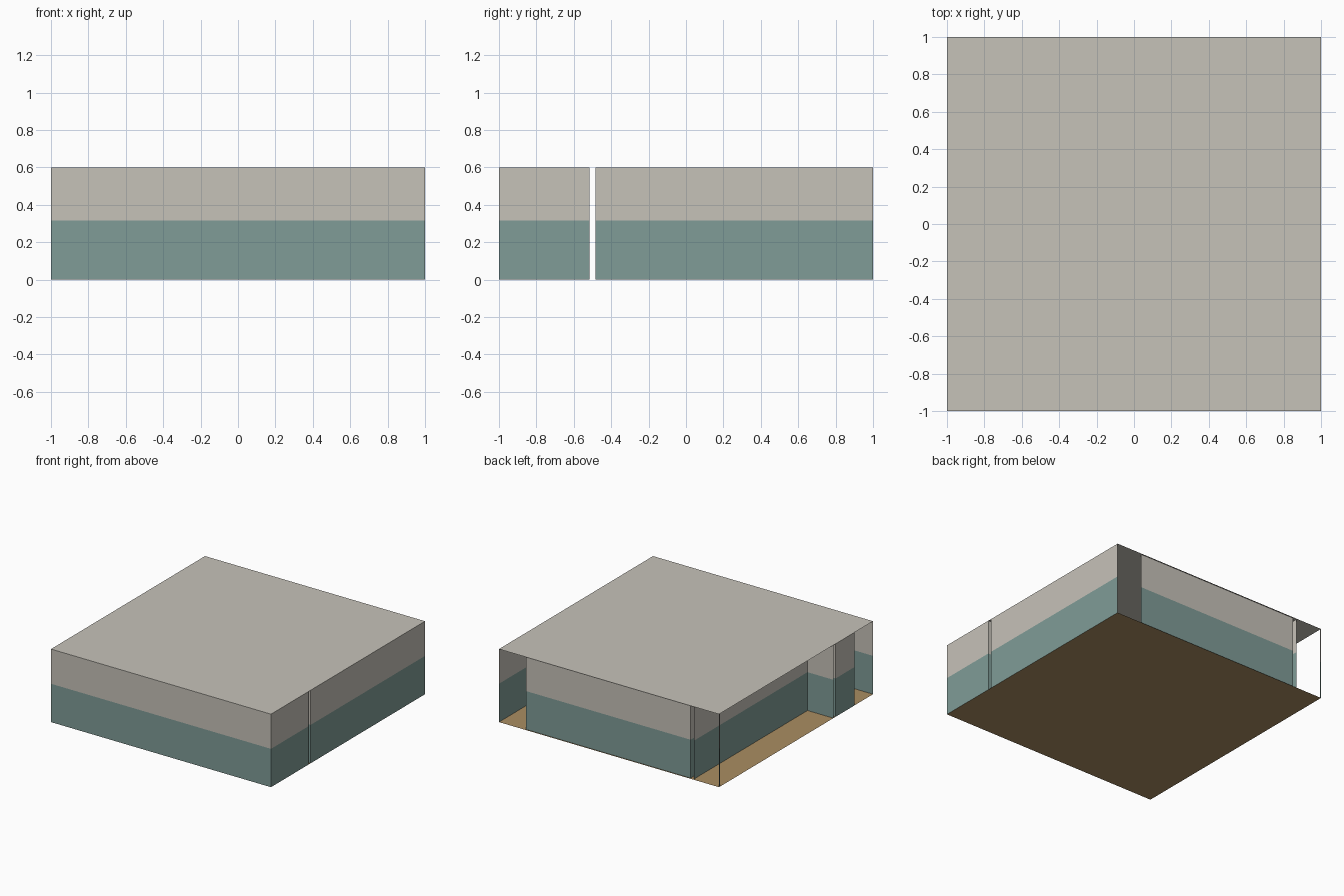
import bpy
import bmesh

cube = bpy.data.objects.get("Cube")
if cube:
    bpy.data.objects.remove(cube, do_unlink=True)

HEIGHT = 0.6
DADO = 0.315          # height where the wall paint changes


def srgb(r, g, b):
    return tuple(((c / 255 + 0.055) / 1.055) ** 2.4 for c in (r, g, b)) + (1.0,)


def material(name, colour):
    mat = bpy.data.materials.new(name)
    mat.use_nodes = True
    mat.diffuse_color = colour
    bsdf = mat.node_tree.nodes["Principled BSDF"]
    bsdf.inputs["Base Color"].default_value = colour
    bsdf.inputs["Roughness"].default_value = 0.9
    return mat


plaster = material("pale_plaster", srgb(198, 194, 185))
teal = material("teal_paint", srgb(128, 156, 151))
wood = material("tan_floor", srgb(170, 141, 98))


def finish(name, bm, mats):
    mesh = bpy.data.meshes.new(name)
    bm.to_mesh(mesh)
    bm.free()
    for mat in mats:
        mesh.materials.append(mat)
    obj = bpy.data.objects.new(name, mesh)
    bpy.context.collection.objects.link(obj)
    return obj


def slab(name, z, mat, flip=False):
    """Thin square sheet covering the whole plan."""
    bm = bmesh.new()
    corners = [(-1, -1), (1, -1), (1, 1), (-1, 1)]
    face = bm.faces.new([bm.verts.new((x, y, z)) for x, y in corners])
    if flip:
        face.normal_flip()
    finish(name, bm, [mat])


def walls(name, path):
    """Thin two-tone wall sheet standing along a plan path."""
    bm = bmesh.new()
    rows = [[bm.verts.new((x, y, z)) for x, y in path] for z in (0, DADO, HEIGHT)]
    for band, (low, high) in enumerate(zip(rows, rows[1:])):
        for i in range(len(path) - 1):
            face = bm.faces.new((low[i], low[i + 1], high[i + 1], high[i]))
            face.material_index = band
    finish(name, bm, [teal, plaster])


# Floor and ceiling
slab("floor", 0, wood)
slab("ceiling", HEIGHT, plaster)

# Front room, with a doorway at the front end of its -x side
walls("front_room_walls",
      [(-1, -1), (1, -1), (1, -0.515), (-1, -0.515), (-1, -0.76)])

# Back room, with a doorway at the +x end of its back side
walls("back_room_walls",
      [(0.76, 0.99), (-0.735, 0.99), (-0.735, -0.485), (1, -0.485), (1, 1)])

# Open side passage and its corner post
walls("passage_walls", [(-0.765, 0.99), (-0.765, -0.485), (-1, -0.485)])
walls("corner_post", [(-1, 1), (-1, 0.985)])
